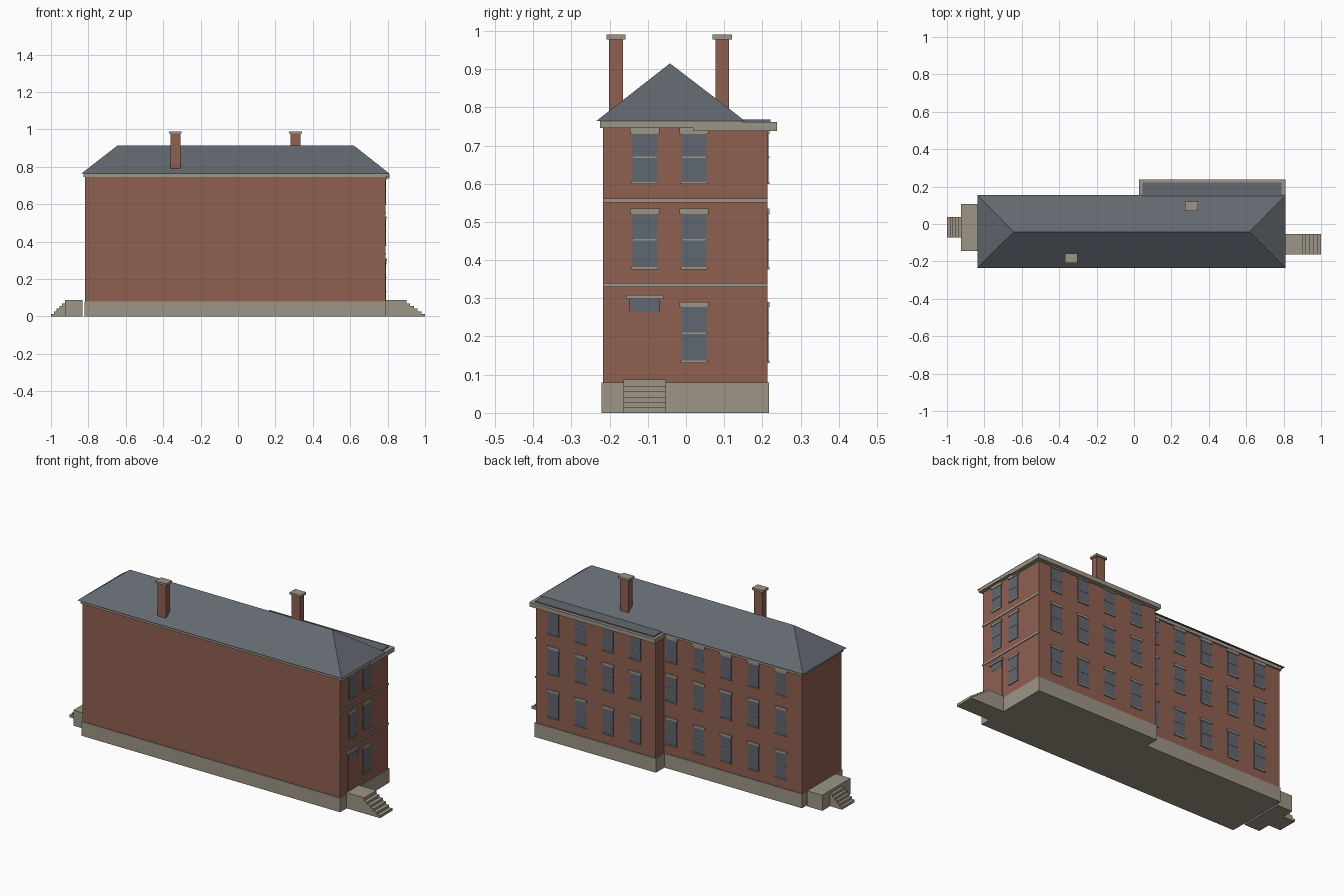
import bpy
import bmesh
from mathutils import Vector

cube = bpy.data.objects.get("Cube")
if cube:
    bpy.data.objects.remove(cube, do_unlink=True)


def make_material(name, red, green, blue):
    material = bpy.data.materials.new(name)
    material.use_nodes = True
    color = (red, green, blue, 1.0)
    material.diffuse_color = color
    material.node_tree.nodes["Principled BSDF"].inputs["Base Color"].default_value = color
    return material


brick = make_material("red brick", 0.28, 0.115, 0.083)
stone = make_material("warm grey stone", 0.34, 0.30, 0.24)
slate = make_material("blue grey slate", 0.125, 0.14, 0.165)
glass = make_material("window glass", 0.118, 0.135, 0.162)


def finish(name, bm, material):
    bmesh.ops.recalc_face_normals(bm, faces=bm.faces)
    mesh = bpy.data.meshes.new(name)
    bm.to_mesh(mesh)
    bm.free()
    mesh.materials.append(material)
    obj = bpy.data.objects.new(name, mesh)
    bpy.context.scene.collection.objects.link(obj)
    return obj


def boxes(name, material, ranges):
    """One object made of boxes, each given as (x range, y range, z range)."""
    bm = bmesh.new()
    for box in ranges:
        verts = bmesh.ops.create_cube(bm, size=1)["verts"]
        for v in verts:
            v.co = Vector([(lo + hi) / 2 + c * (hi - lo) for c, (lo, hi) in zip(v.co, box)])
    return finish(name, bm, material)


# Main dimensions
LEFT, RIGHT = 0.788, -0.818
FRONT, BACK, WING_BACK = -0.217, 0.137, 0.213
WING_SIDE = 0.04
BASE_TOP, WALL_TOP, EAVE, RIDGE = 0.08, 0.746, 0.764, 0.915


def footprint(name, material, bottom, top, grow):
    """Main block and rear wing as one L-shaped prism."""
    l, r, f, b = LEFT + grow, RIGHT - grow, FRONT - grow, BACK + grow
    w, s = WING_BACK + grow, WING_SIDE - grow
    plan = [(r, f), (l, f), (l, w), (s, w), (s, b), (r, b)]
    bm = bmesh.new()
    face = bm.faces.new([bm.verts.new((x, y, bottom)) for x, y in plan])
    side = bmesh.ops.extrude_face_region(bm, geom=[face])["geom"]
    bmesh.ops.translate(bm, vec=(0, 0, top - bottom),
                        verts=[v for v in side if isinstance(v, bmesh.types.BMVert)])
    return finish(name, bm, material)


# Walls and plinth
footprint("brick_walls", brick, BASE_TOP, WALL_TOP, 0)
footprint("stone_base", stone, 0, BASE_TOP, 0.004)

# Cornices and flat wing roof
boxes("main_cornice", stone, [((RIGHT - 0.008, LEFT + 0.02), (FRONT - 0.008, BACK + 0.008), (WALL_TOP, EAVE))])
boxes("wing_cornice", stone, [((WING_SIDE - 0.012, LEFT + 0.023), (0.02, WING_BACK + 0.025), (0.738, 0.762))])
boxes("wing_flat_roof", slate, [((WING_SIDE + 0.005, LEFT), (BACK, WING_BACK + 0.008), (0.755, 0.768))])

# Hipped roof
bm = bmesh.new()
eaves = [bm.verts.new((x, y, EAVE)) for x, y in
         ((-0.838, -0.235), (0.81, -0.235), (0.81, 0.155), (-0.838, 0.155))]
ridge = [bm.verts.new((x, -0.042, RIDGE)) for x in (-0.643, 0.618)]
a, b, c, d = eaves
for corners in ((a, b, ridge[1], ridge[0]), (c, d, ridge[0], ridge[1]),
                (b, c, ridge[1]), (d, a, ridge[0]), (d, c, b, a)):
    bm.faces.new(corners)
finish("hipped_roof", bm, slate)

# Chimneys with stone caps
for label, x, y, foot in (("front", -0.335, -0.183, 0.79), ("back", 0.307, 0.095, 0.79)):
    for part, material, hx, hy, z in (("chimney", brick, 0.027, 0.018, (foot, 0.98)),
                                      ("chimney_cap", stone, 0.034, 0.025, (0.978, 0.99))):
        boxes(f"{label}_{part}", material, [((x - hx, x + hx), (y - hy, y + hy), z)])


# Plates fixed to a wall; u runs along the wall
def on_back(y):
    return lambda u, half, out, z: ((u - half, u + half), (y, y + out), z)


def on_left(u, half, out, z):
    return ((LEFT, LEFT + out), (u - half, u + half), z)


def windows(name, place, columns):
    """Panes plus stone sills, sash rails and lintels for all three storeys."""
    panes, trim = [], []
    for u in columns:
        for sill, head, lintel in ((0.135, 0.277, 0.29), (0.38, 0.521, 0.535), (0.603, 0.73, WALL_TOP)):
            middle = (sill + head) / 2 + 0.003
            panes.append(place(u, 0.033, 0.003, (sill, head)))
            trim.append(place(u, 0.038, 0.006, (head, lintel)))
            trim.append(place(u, 0.035, 0.006, (sill - 0.004, sill + 0.002)))
            trim.append(place(u, 0.033, 0.005, (middle - 0.002, middle + 0.002)))
    boxes(name + "_panes", glass, panes)
    boxes(name + "_trim", stone, trim)


SPACING = 0.1705
windows("wing_windows", on_back(WING_BACK), [0.166 + i * SPACING for i in range(4)])
windows("main_windows", on_back(BACK), [-0.688 + i * SPACING for i in range(5)])
windows("side_upper_windows", on_left, [0.021])

# Second side column has windows only above the door
panes, trim = [], []
for sill, head, lintel in ((0.38, 0.521, 0.535), (0.603, 0.73, WALL_TOP)):
    middle = (sill + head) / 2 + 0.003
    panes.append(on_left(-0.108, 0.033, 0.003, (sill, head)))
    for half, z in ((0.038, (head, lintel)), (0.035, (sill - 0.004, sill + 0.002)),
                    (0.033, (middle - 0.002, middle + 0.002))):
        trim.append(on_left(-0.108, half, 0.006, z))
boxes("above_door_panes", glass, panes)
boxes("above_door_trim", stone, trim)

# Door, transom and hood
DOOR = -0.108
boxes("side_door", brick, [on_left(DOOR, 0.04, 0.003, (0.088, 0.265))])
boxes("door_transom", glass, [on_left(DOOR, 0.04, 0.004, (0.265, 0.298))])
boxes("door_hood", stone, [on_left(DOOR, 0.049, 0.009, (0.298, 0.309))])

# Stone bands between storeys on the side wall
middle = (FRONT + WING_BACK) / 2
boxes("storey_bands", stone, [on_left(middle, (WING_BACK - FRONT) / 2, 0.004, (z - 0.005, z + 0.005))
                              for z in (0.335, 0.556)])


# Entrance landings and steps
def steps(name, start, end, y, top, count):
    run = (end - start) / count
    boxes(name, stone, [(sorted((start + i * run, start + (i + 1) * run)), y,
                         (0, top * (count - i) / count)) for i in range(count)])


boxes("left_landing", stone, [((LEFT, 0.9), (-0.163, -0.053), (0, 0.088))])
steps("left_steps", 0.9, 1.0, (-0.163, -0.053), 0.07, 5)
boxes("right_landing", stone, [((-0.925, -0.831), (-0.145, 0.107), (0, 0.088))])
steps("right_steps", -0.925, -1.0, (-0.073, 0.038), 0.07, 5)
